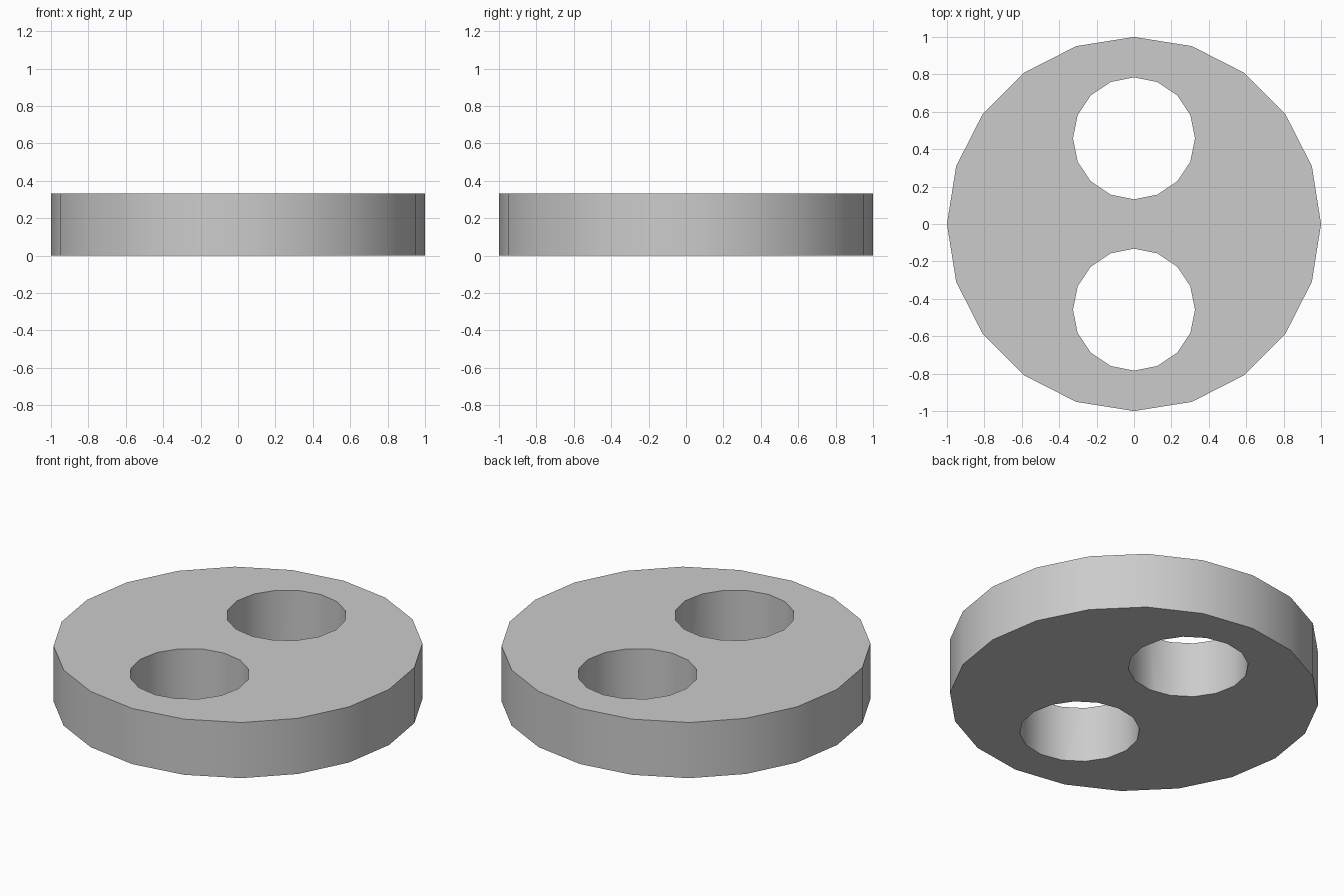
import bpy
import math

if "Cube" in bpy.data.objects:
    bpy.data.objects.remove(bpy.data.objects["Cube"])

HEIGHT = 0.333
HOLE_RADIUS = 0.326
HOLE_OFFSET = 0.458


def cylinder(name, sides, radius, height, y=0.0):
    bpy.ops.mesh.primitive_cylinder_add(vertices=sides, radius=radius, depth=height,
                                        location=(0, y, HEIGHT / 2))
    obj = bpy.context.object
    obj.name = name
    return obj


# Round plate
disc = cylinder("disc", 20, 1.0, HEIGHT)

# Two through holes, front and back
for side in (-1, 1):
    cutter = cylinder("hole_cutter", 16, HOLE_RADIUS, HEIGHT * 2, side * HOLE_OFFSET)
    cutter.hide_render = True
    bpy.context.view_layer.objects.active = disc
    cut = disc.modifiers.new("hole", 'BOOLEAN')
    cut.operation = 'DIFFERENCE'
    cut.solver = 'EXACT'
    cut.object = cutter
    bpy.ops.object.modifier_apply(modifier=cut.name)
    bpy.data.objects.remove(cutter)

# Smooth walls with sharp rims
bpy.ops.object.select_all(action='DESELECT')
disc.select_set(True)
bpy.context.view_layer.objects.active = disc
bpy.ops.object.shade_smooth_by_angle(angle=math.radians(30))
